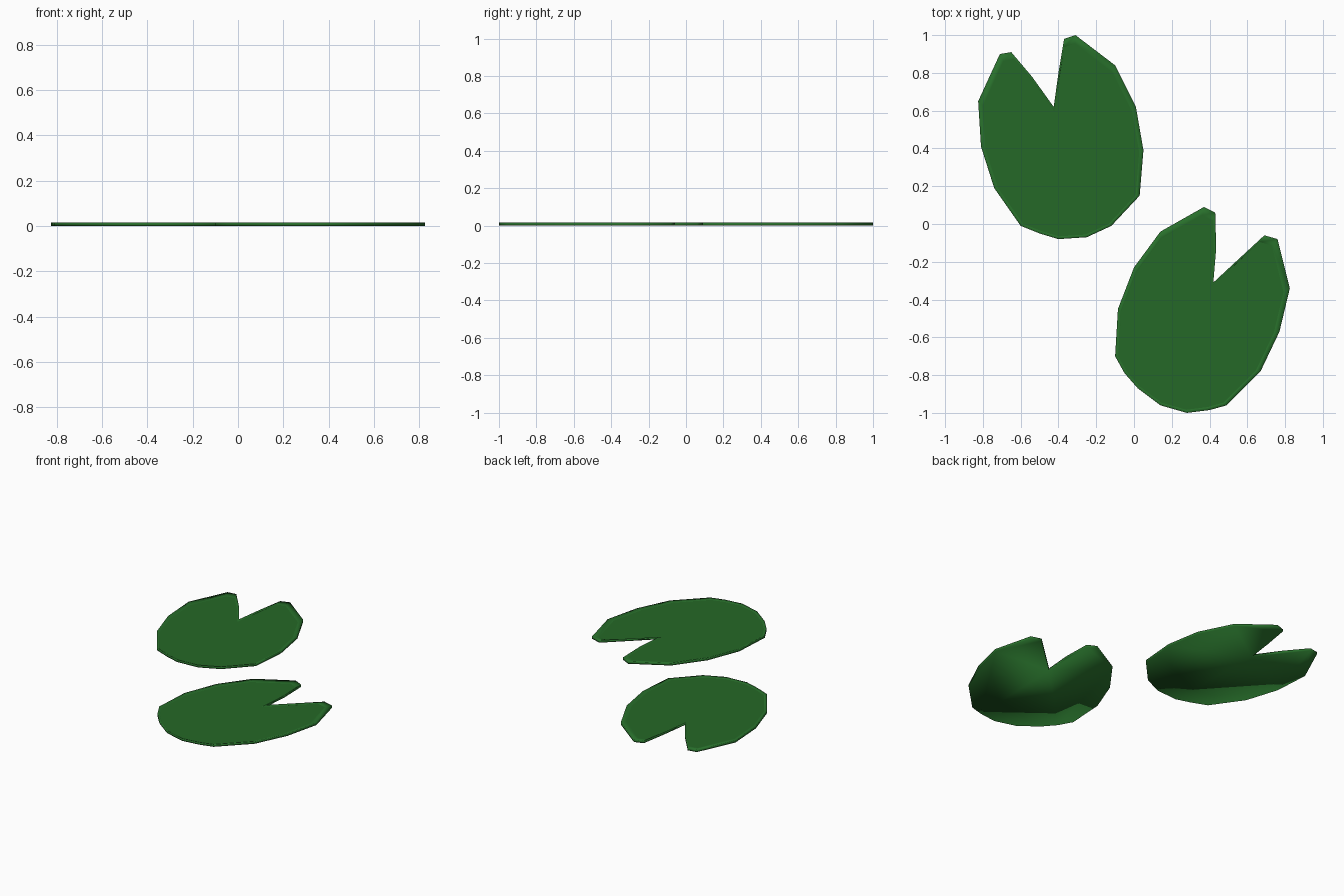
import bpy
import bmesh

if "Cube" in bpy.data.objects:
    bpy.data.objects.remove(bpy.data.objects["Cube"])


def material(name, rgb):
    m = bpy.data.materials.new(name)
    m.diffuse_color = (*rgb, 1.0)
    m.use_nodes = True
    m.node_tree.nodes["Principled BSDF"].inputs["Base Color"].default_value = m.diffuse_color
    return m


RIM = material("rim_green", (0.021, 0.160, 0.024))
LEAF = material("leaf_green", (0.018, 0.140, 0.020))

TOP, FLOOR = 0.016, 0.009   # rim height and the slightly sunken leaf surface


def lily_pad(name, outline, centre, shrink=0.945):
    """Thin notched pad: flat underside, low side wall, rim sloping in to the leaf."""
    cx, cy = centre
    outline = outline[::-1]   # traced clockwise, faces need anticlockwise
    inner = [(cx + (x - cx) * shrink, cy + (y - cy) * shrink) for x, y in outline]
    n = len(outline)
    bm = bmesh.new()
    bottom = [bm.verts.new((x, y, 0)) for x, y in outline]
    edge = [bm.verts.new((x, y, TOP)) for x, y in outline]
    floor = [bm.verts.new((x, y, FLOOR)) for x, y in inner]

    # underside, side wall and rim
    bm.faces.new(bottom[::-1])
    for lo, hi in ((bottom, edge), (edge, floor)):
        for i in range(n):
            j = (i + 1) % n
            bm.faces.new((lo[i], lo[j], hi[j], hi[i]))

    # leaf surface
    leaf = bm.faces.new(floor)
    leaf.material_index = 1

    for f in bm.faces:
        f.smooth = True
    for e in leaf.edges:
        e.smooth = False      # crisp crease around the leaf surface
    mesh = bpy.data.meshes.new(name)
    bm.to_mesh(mesh)
    bm.free()
    mesh.materials.append(RIM)
    mesh.materials.append(LEAF)
    obj = bpy.data.objects.new(name, mesh)
    bpy.context.collection.objects.link(obj)
    return obj


# back left pad
lily_pad("lily_pad_back", [
    (-.71, .90), (-.65, .91), (-.54, .78), (-.425, .62), (-.40, .80),
    (-.37, .98), (-.31, 1.0), (-.10, .84), (.01, .62), (.05, .39),
    (.03, .15), (-.12, -.01), (-.25, -.07), (-.40, -.08), (-.50, -.05),
    (-.60, -.01), (-.74, .19), (-.81, .41), (-.825, .65),
], (-.36, .185))

# front right pad
lily_pad("lily_pad_front", [
    (-.10, -.70), (-.085, -.45), (0, -.23), (.14, -.04), (.37, .09),
    (.43, .06), (.435, -.13), (.42, -.31), (.56, -.18), (.69, -.06),
    (.76, -.08), (.825, -.34), (.77, -.57), (.67, -.78), (.49, -.96),
    (.40, -.985), (.28, -1.0), (.14, -.96), (.02, -.87), (-.05, -.79),
], (.22, -.70))
